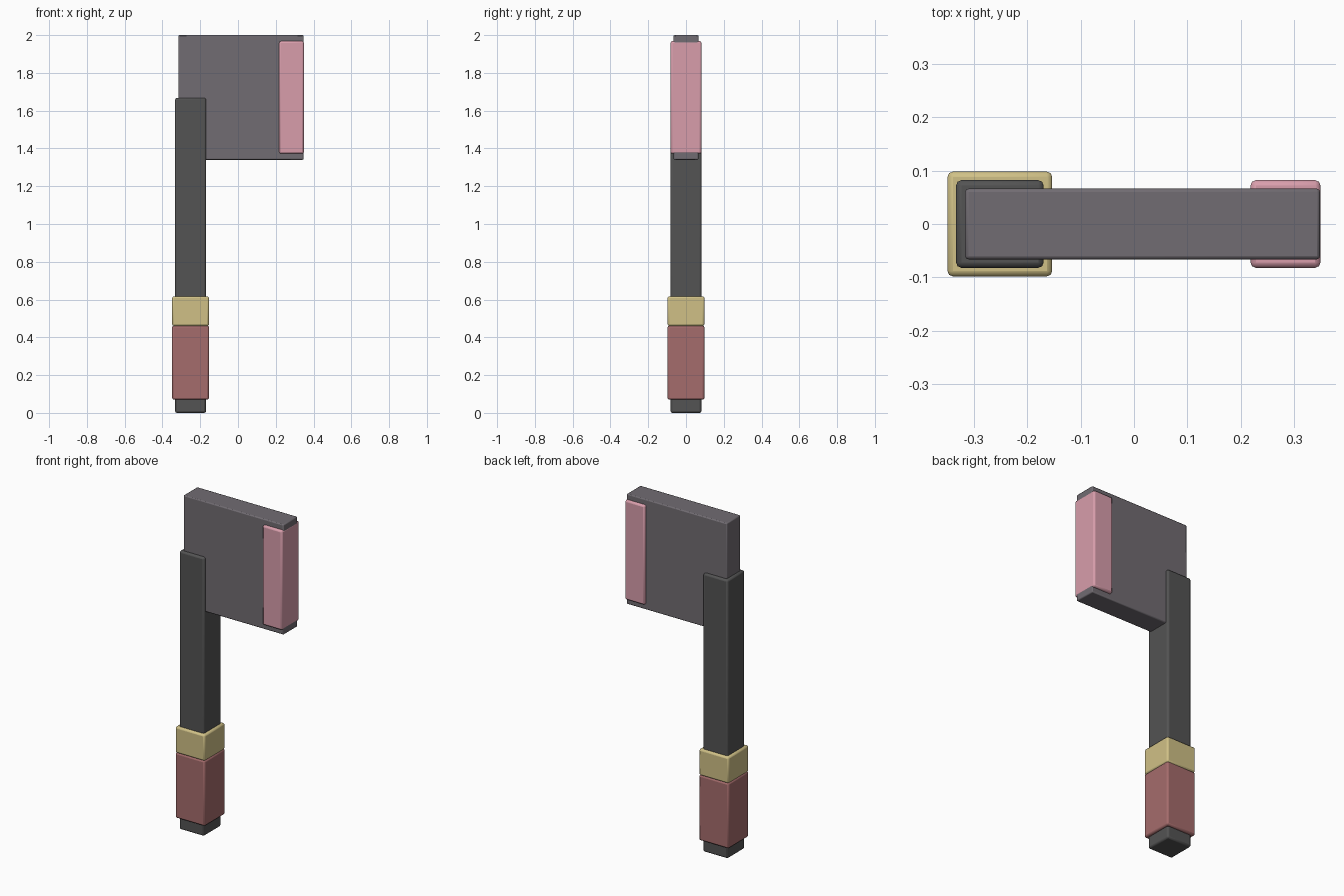
import bpy

if "Cube" in bpy.data.objects:
    bpy.data.objects.remove(bpy.data.objects["Cube"])


def box(name, lo, hi, color, bevel=0.01):
    """Bevelled block spanning two opposite corners."""
    bpy.ops.mesh.primitive_cube_add(size=1, location=[(a + b) / 2 for a, b in zip(lo, hi)])
    ob = bpy.context.object
    ob.name = name
    ob.scale = [b - a for a, b in zip(lo, hi)]
    bpy.ops.object.transform_apply(location=False, rotation=False, scale=True)
    mod = ob.modifiers.new("soft_edges", 'BEVEL')
    mod.width = bevel
    mod.segments = 2
    mat = bpy.data.materials.new(name + "_colour")
    mat.diffuse_color = (*color, 1)
    mat.use_nodes = True
    mat.node_tree.nodes["Principled BSDF"].inputs["Base Color"].default_value = mat.diffuse_color
    ob.data.materials.append(mat)
    bpy.ops.object.shade_smooth_by_angle()
    return ob


def post(name, half, z0, z1, color):
    """Square section centred on the handle axis."""
    cx = -0.251
    return box(name, (cx - half, -half, z0), (cx + half, half, z1), color)


# Handle with grip wrap and collar
post("handle", 0.082, 0.0, 1.668, (0.087, 0.087, 0.087))
post("grip", 0.098, 0.07, 0.462, (0.376, 0.15, 0.15))
post("collar", 0.098, 0.46, 0.617, (0.63, 0.53, 0.24))

# Cleaver-like head and its cutting edge strip
box("head", (-0.316, -0.066, 1.34), (0.348, 0.066, 2.0), (0.165, 0.15, 0.168), 0.006)
box("cutting_edge", (0.218, -0.082, 1.372), (0.349, 0.082, 1.968), (0.69, 0.34, 0.41))
